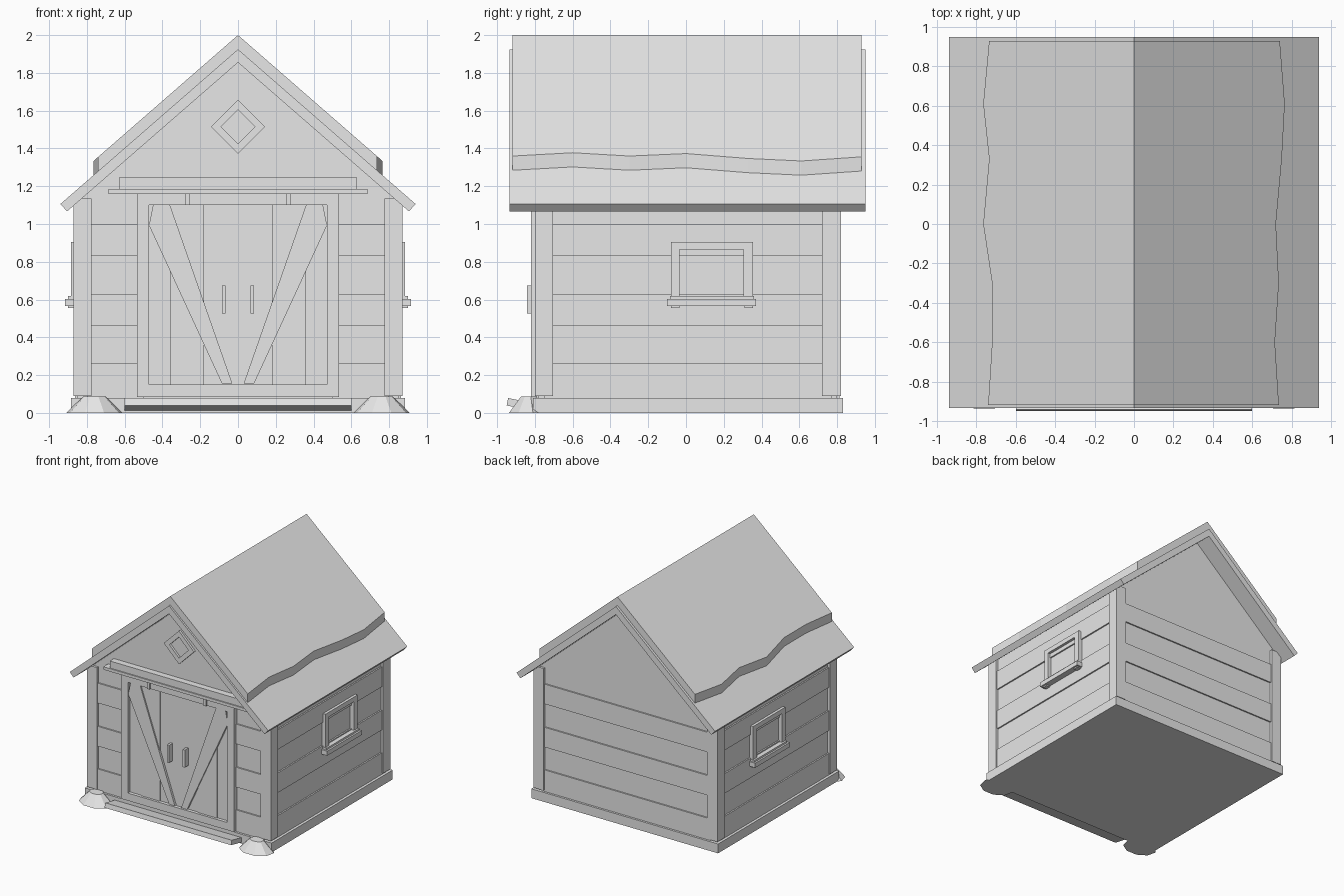
import bpy
import bmesh
from mathutils import Matrix

cube = bpy.data.objects.get("Cube")
if cube:
    bpy.data.objects.remove(cube, do_unlink=True)

GREY = (0.8, 0.8, 0.8, 1)
grey = bpy.data.materials.new("plain_grey")
grey.use_nodes = True
grey.diffuse_color = GREY
grey.node_tree.nodes["Principled BSDF"].inputs["Base Color"].default_value = GREY


def finish(name, bm):
    bmesh.ops.recalc_face_normals(bm, faces=bm.faces)
    mesh = bpy.data.meshes.new(name)
    bm.to_mesh(mesh)
    bm.free()
    mesh.materials.append(grey)
    ob = bpy.data.objects.new(name, mesh)
    bpy.context.collection.objects.link(ob)
    return ob


def box(name, x, y, z):
    """Box from three (low, high) ranges."""
    bm = bmesh.new()
    spans = (x, y, z)
    size = Matrix.Diagonal([b - a for a, b in spans] + [1])
    mid = Matrix.Translation([(a + b) / 2 for a, b in spans])
    bmesh.ops.create_cube(bm, size=1, matrix=mid @ size)
    return finish(name, bm)


def loft(name, rings, closed=False):
    """Join equal rings of points; cap the ends, or close the loop of rings."""
    bm = bmesh.new()
    rows = [[bm.verts.new(p) for p in r] for r in rings]
    n = len(rows[0])
    pairs = list(zip(rows, rows[1:]))
    if closed:
        pairs.append((rows[-1], rows[0]))
    else:
        bm.faces.new(rows[0])
        bm.faces.new(rows[-1])
    for a, b in pairs:
        for i in range(n):
            j = (i + 1) % n
            bm.faces.new((a[i], a[j], b[j], b[i]))
    return finish(name, bm)


def prism(name, profile, y0, y1):
    """Extrude an x-z profile along y."""
    return loft(name, [[(x, y, z) for x, z in profile] for y in (y0, y1)])


def frame(name, outer, inner, d0, d1, side=False):
    """Flat frame between two outlines, facing y, or x when side is set."""
    def ring(pts, d):
        return [(d, u, v) if side else (u, d, v) for u, v in pts]
    return loft(name, [ring(outer, d0), ring(outer, d1),
                       ring(inner, d1), ring(inner, d0)], closed=True)


def rect(u0, u1, v0, v1):
    return [(u0, v0), (u1, v0), (u1, v1), (u0, v1)]


def diamond(r, z):
    return [(-r, z), (0, z - r), (r, z), (0, z + r)]


def span(s, a, b):
    return tuple(sorted((s * a, s * b)))


PITCH = 0.871
SIDES = ((-1, "right"), (1, "left"))

# Foundation and the gabled body
box("foundation", (-0.885, 0.885), (-0.81, 0.83), (0, 0.08))
body = [(-0.85, 0.07), (0.85, 0.07), (0.85, 1.125), (0, 1.865), (-0.85, 1.125)]
prism("wall_body", body, -0.78, 0.80)

# Alternate wall boards stand slightly proud
for i, (z0, z1) in enumerate([(0.08, 0.265), (0.46, 0.63), (0.83, 1.0)]):
    box(f"back_board_{i}", (-0.8, 0.8), (0.79, 0.812), (z0, z1))
    for s, side in SIDES:
        box(f"{side}_board_{i}", span(s, 0.84, 0.862), (-0.75, 0.77), (z0, z1))
        box(f"front_{side}_board_{i}", span(s, 0.5, 0.8), (-0.792, -0.77), (z0, z1))

# Corner posts
for s, side in SIDES:
    for end, y in (("front", (-0.80, -0.705)), ("back", (0.72, 0.82))):
        box(f"{end}_{side}_post", span(s, 0.775, 0.872), y, (0.09, 1.135))

# Roof deck
roof = [(0, 1.925), (0.94, 1.106), (0.905, 1.067), (0, 1.855),
        (-0.905, 1.067), (-0.94, 1.106)]
prism("roof_deck", roof, -0.934, 0.95)

# Thick upper roof layer with wavy lower edges: y, left reach, right reach
waves = [(-0.918, 0.735, 0.74), (-0.6, 0.715, 0.72), (-0.3, 0.735, 0.72),
         (0, 0.72, 0.765), (0.33, 0.75, 0.735), (0.61, 0.765, 0.765),
         (0.929, 0.74, 0.735)]
rings = []
for y, left, right in waves:
    xs = (-right, 0, left)
    top = [(x, y, 2 - PITCH * abs(x)) for x in xs]
    low = [(x, y, 1.92 - PITCH * abs(x)) for x in reversed(xs)]
    rings.append(top + low)
loft("roof_cover", rings)

# Door surround, boards, braces and handles
frame("door_frame", rect(-0.535, 0.535, 0.085, 1.16),
      rect(-0.47, 0.47, 0.15, 1.10), -0.77, -0.82)
for s, side in SIDES:
    for i, (a, b, front) in enumerate([(0, 0.18, -0.792), (0.18, 0.36, -0.8),
                                       (0.36, 0.48, -0.792)]):
        box(f"{side}_door_board_{i}", span(s, a, b), (front, -0.77), (0.14, 1.11))
    brace = [(s * x, z) for x, z in
             [(0.45, 1.10), (0.36, 1.10), (0.03, 0.155), (0.085, 0.155),
              (0.47, 0.99), (0.47, 1.0)]]
    prism(f"{side}_door_brace", brace, -0.812, -0.785)
    box(f"{side}_handle", span(s, 0.065, 0.085), (-0.842, -0.785), (0.525, 0.675))
    box(f"{side}_rail_hanger", span(s, 0.255, 0.28), (-0.835, -0.77), (1.1, 1.165))

# Sliding rail and its cover over the door
box("door_rail", (-0.685, 0.685), (-0.845, -0.77), (1.16, 1.185))
box("rail_cover", (-0.63, 0.63), (-0.835, -0.77), (1.185, 1.245))

# Diamond vent in the front gable
frame("gable_vent_frame", diamond(0.143, 1.515), diamond(0.09, 1.515), -0.77, -0.80)

# Side windows with sills and brackets
for s, side in SIDES:
    frame(f"{side}_window_frame", rect(-0.08, 0.355, 0.6, 0.905),
          rect(-0.035, 0.305, 0.62, 0.865), s * 0.84, s * 0.885, side=True)
    box(f"{side}_window_ledge", span(s, 0.84, 0.9), (-0.085, 0.36), (0.604, 0.62))
    box(f"{side}_window_sill", span(s, 0.84, 0.915), (-0.1, 0.37), (0.565, 0.604))
    for i, y in enumerate((-0.08, 0.31)):
        box(f"{side}_sill_bracket_{i}", span(s, 0.84, 0.9), (y, y + 0.045), (0.555, 0.57))

# Tilted step plank in front of the door
step = box("step_plank", (-0.6, 0.6), (-0.07, 0.07), (-0.02, 0.02))
step.location = (0, -0.877, 0.045)
step.rotation_euler.x = -0.2

# Low mounds at the front corners
for s, side in SIDES:
    bm = bmesh.new()
    bmesh.ops.create_cone(bm, cap_ends=True, segments=9, radius1=0.15, radius2=0.06,
                          depth=0.088)
    mound = finish(f"{side}_mound", bm)
    mound.location = (s * 0.76, -0.83, 0.044)
    mound.scale.y = 0.76
